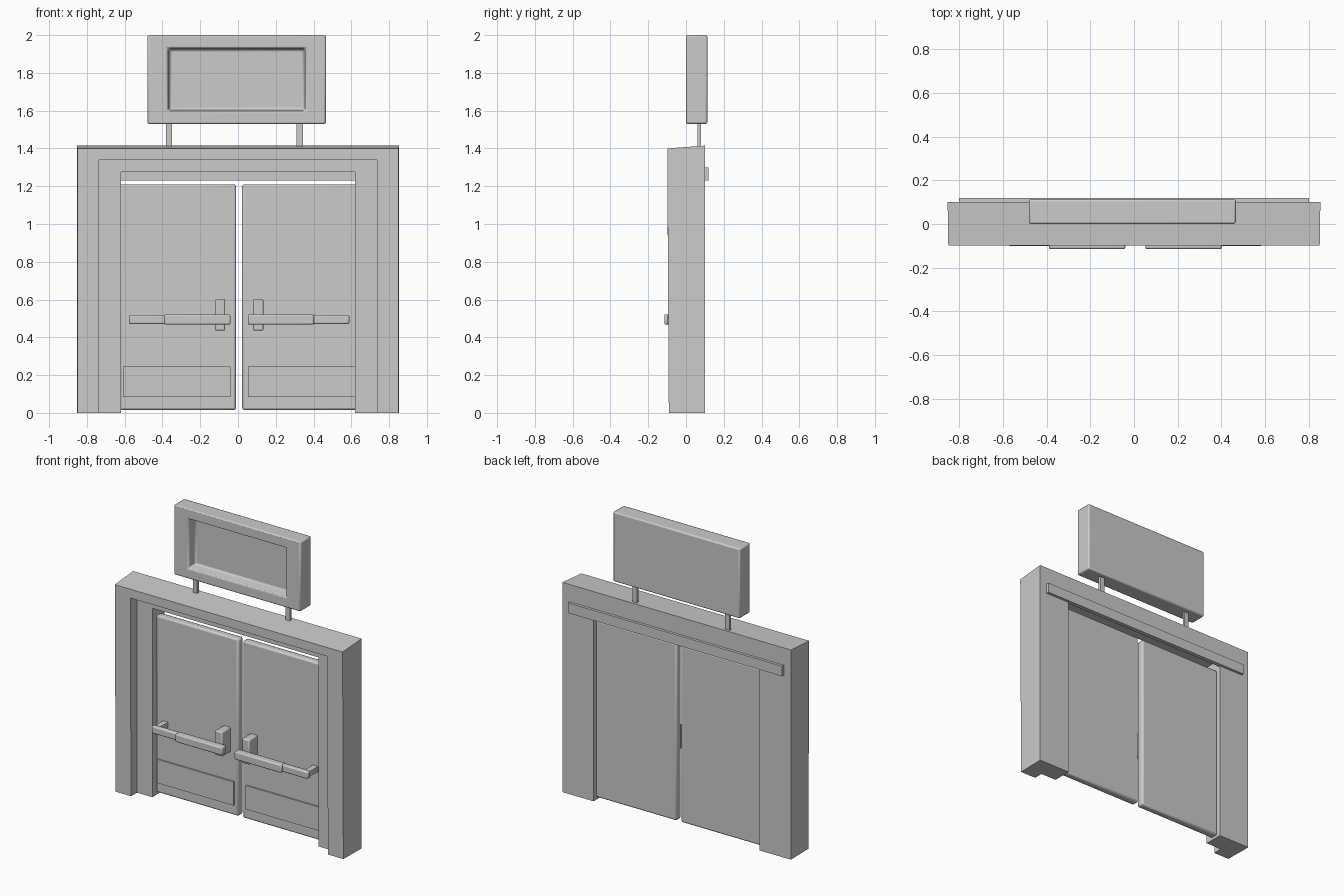
import bpy, bmesh, math

if "Cube" in bpy.data.objects:
    bpy.data.objects.remove(bpy.data.objects["Cube"])


def make_object(name, bm, bevel=0.0, segments=2):
    bmesh.ops.recalc_face_normals(bm, faces=bm.faces)
    mesh = bpy.data.meshes.new(name)
    bm.to_mesh(mesh)
    bm.free()
    ob = bpy.data.objects.new(name, mesh)
    bpy.context.collection.objects.link(ob)
    if bevel:
        mod = ob.modifiers.new("soft_edges", 'BEVEL')
        mod.width, mod.segments = bevel, segments
        mod.limit_method, mod.angle_limit = 'ANGLE', math.radians(40)
        bpy.ops.object.select_all(action='DESELECT')
        ob.select_set(True)
        bpy.context.view_layer.objects.active = ob
        bpy.ops.object.shade_smooth_by_angle(angle=math.radians(35))
    return ob


def box(name, x, y, z, bevel=0.0, segments=2):
    bm = bmesh.new()
    bmesh.ops.create_cube(bm, size=1)
    for v in bm.verts:
        v.co = [(r[0] + r[1]) / 2 + c * (r[1] - r[0]) for c, r in zip(v.co, (x, y, z))]
    return make_object(name, bm, bevel, segments)


# Door frame: stepped jamb section carried up, across and down again
# each section point: half width, height, y
section = [(0.85, 1.40, -0.095), (0.735, 1.34, -0.095), (0.735, 1.34, -0.028),
           (0.62, 1.275, -0.028), (0.62, 1.275, 0.10), (0.853, 1.415, 0.10)]
bm = bmesh.new()
rings = []
for side, top in ((-1, 0), (-1, 1), (1, 1), (1, 0)):
    ring = []
    for w, h, y in section:
        lean = (0.004 if not top else -0.004) if y < -0.05 else 0
        ring.append(bm.verts.new((side * w, y + lean, h * top)))
    rings.append(ring)
n = len(section)
for a, b in zip(rings, rings[1:]):
    for i in range(n):
        j = (i + 1) % n
        bm.faces.new((a[i], a[j], b[j], b[i]))
bm.faces.new(rings[0])
bm.faces.new(rings[-1])
make_object("door_frame", bm)

# Rail across the back of the header
box("back_rail", (-0.80, 0.80), (0.09, 0.118), (1.23, 1.298))


# Double doors with kick plates and push bars
def door(label, s, shift):
    def span(a, b):
        return tuple(sorted((s * a + shift, s * b + shift)))
    box(label + "_door", span(0.015, 0.63), (0.018, 0.07), (0.015, 1.21), 0.012)
    box(label + "_kick_plate", span(0.045, 0.615), (0.008, 0.03), (0.085, 0.245))
    box(label + "_latch_housing", span(0.073, 0.127), (-0.072, 0.025), (0.435, 0.602), 0.008)
    box(label + "_push_bar", span(0.045, 0.395), (-0.115, -0.066), (0.467, 0.522), 0.008)
    box(label + "_bar_end", span(0.38, 0.582), (-0.10, -0.066), (0.47, 0.519), 0.008)
    # bracket carrying the outer end of the bar
    box(label + "_bar_bracket", span(0.54, 0.577), (-0.075, 0.025), (0.477, 0.512))


door("left", -1, 0.005)
door("right", 1, 0.007)

# Sign box with a sunken panel: nested rectangles from back to panel floor
cx, cz = -0.007, 1.765
levels = [(0.473, 0.235, 0.113), (0.473, 0.235, 0.0),
          (0.364, 0.168, 0.0), (0.354, 0.157, 0.065)]
bm = bmesh.new()
loops = [[bm.verts.new((cx + sx * w, y, cz + sz * h))
          for sx, sz in ((-1, -1), (1, -1), (1, 1), (-1, 1))] for w, h, y in levels]
for a, b in zip(loops, loops[1:]):
    for i in range(4):
        j = (i + 1) % 4
        bm.faces.new((a[i], a[j], b[j], b[i]))
bm.faces.new(loops[0])
bm.faces.new(loops[-1])
make_object("sign_box", bm, 0.009)

# Posts holding the sign
for label, x in (("left", -0.365), ("right", 0.327)):
    box(label + "_sign_post", (x - 0.016, x + 0.016), (0.062, 0.08), (1.39, 1.54))
